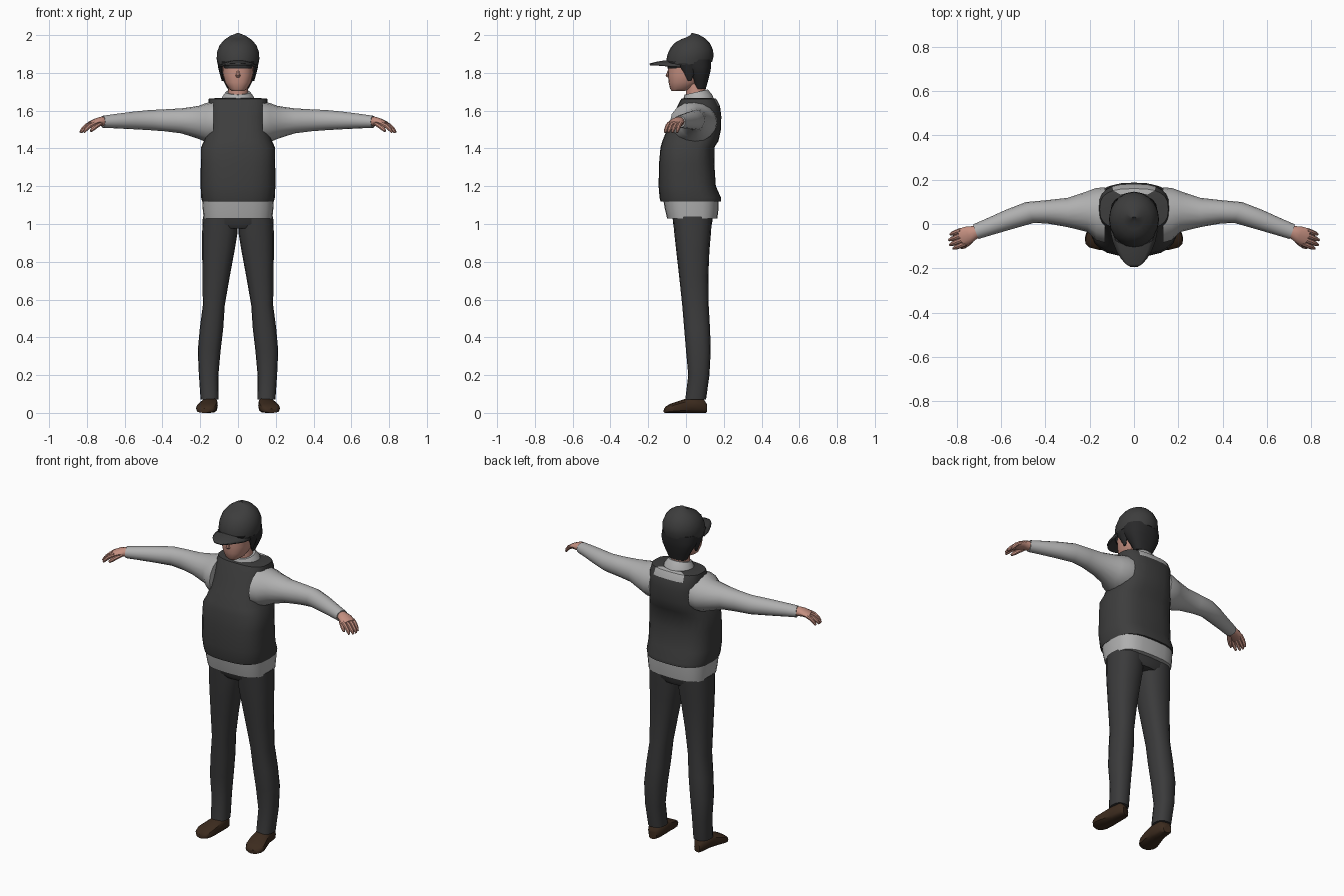
import bpy, bmesh, math
from mathutils import Vector


def material(name, rgb):
    m = bpy.data.materials.new(name)
    m.diffuse_color = (*rgb, 1)
    return m


CHARCOAL = material("charcoal cloth", (0.047, 0.047, 0.047))
TROUSER = material("dark trouser cloth", (0.043, 0.043, 0.044))
GREY = material("light grey cotton", (0.43, 0.43, 0.43))
SKIN = material("skin", (0.56, 0.28, 0.22))
HAIR = material("dark hair", (0.022, 0.022, 0.023))
LEATHER = material("brown leather", (0.045, 0.024, 0.013))


def finish(name, bm, mat, mirror=False, angle=40):
    bmesh.ops.recalc_face_normals(bm, faces=bm.faces[:])
    me = bpy.data.meshes.new(name)
    bm.to_mesh(me)
    bm.free()
    ob = bpy.data.objects.new(name, me)
    bpy.context.collection.objects.link(ob)
    me.materials.append(mat)
    if mirror:
        ob.modifiers.new("Mirror", 'MIRROR').use_mirror_merge = False
    bpy.ops.object.select_all(action='DESELECT')
    ob.select_set(True)
    bpy.context.view_layer.objects.active = ob
    bpy.ops.object.shade_smooth_by_angle(angle=math.radians(angle))
    return ob


def loft(name, rings, mat, n=16, power=2.0, **kw):
    """Skin rounded cross-sections, each given as (centre, half axis u, half axis v)."""
    bm = bmesh.new()
    loops = []
    for c, u, v in rings:
        loop = []
        for i in range(n):
            a = 2 * math.pi * i / n
            s, t = (math.copysign(abs(f) ** (2 / power), f) for f in (math.cos(a), math.sin(a)))
            loop.append(bm.verts.new(Vector(c) + Vector(u) * s + Vector(v) * t))
        loops.append(loop)
    for a, b in zip(loops, loops[1:]):
        for i in range(n):
            j = (i + 1) % n
            bm.faces.new((a[i], a[j], b[j], b[i]))
    bm.faces.new(loops[0])
    bm.faces.new(loops[-1])
    return finish(name, bm, mat, **kw)


def stack(name, rows, mat, tilt=0.0, **kw):
    """Upright loft from rows of (z, x_min, x_max, y_min, y_max)."""
    return loft(name, [(((a + b) / 2, (c + d) / 2, z), ((b - a) / 2, 0, 0), (0, (d - c) / 2, tilt))
                       for z, a, b, c, d in rows], mat, **kw)


def centred(rows):
    return [(z, -w, w, c, d) for z, w, c, d in rows]


# Vest, with a light yoke at the nape
vest = stack("vest", centred([
    (1.12, .190, -.135, .185), (1.14, .195, -.14, .185), (1.20, .198, -.145, .158),
    (1.32, .197, -.143, .150), (1.405, .196, -.135, .150), (1.44, .180, -.125, .172),
    (1.50, .163, -.10, .185), (1.57, .158, -.068, .187), (1.625, .160, -.045, .180),
    (1.663, .155, -.025, .160), (1.668, .10, .00, .14)]), CHARCOAL, n=24, power=2.8)
vest.data.materials.append(GREY)
for p in vest.data.polygons:
    if p.center.z > 1.63 and p.center.y > .11 and abs(p.center.x) < .085:
        p.material_index = 1

# Shirt hem, collar and sleeves
stack("shirt_hem", centred([(1.03, .182, -.10, .166), (1.08, .187, -.112, .172),
                            (1.14, .190, -.122, .174)]), GREY, n=24, power=3)
stack("collar", centred([(1.64, .095, -.025, .150), (1.672, .084, -.015, .138),
                         (1.698, .066, -.008, .115)]), GREY, tilt=.014, n=16)
sleeve = [(.13, .040, 1.540, .125, .108), (.17, .045, 1.537, .118, .103),
          (.21, .056, 1.538, .092, .087), (.30, .052, 1.546, .066, .066),
          (.39, .055, 1.549, .053, .058), (.47, .052, 1.550, .047, .053),
          (.56, .022, 1.548, .043, .046), (.66, -.015, 1.544, .036, .037),
          (.715, -.035, 1.541, .033, .032)]
loft("sleeve", [((x, y, z), (.0 if x < .45 else w * .38, w, 0), (0, 0, h))
                for x, y, z, w, h in sleeve], GREY, mirror=True)

# Hands: palm, four fingers and a thumb
ax, ay = Vector((.93, -.37, 0)), Vector((.37, .93, 0))
palm = [(.70, 1.541, .026, .026), (.725, 1.543, .032, .025), (.75, 1.540, .040, .021),
        (.785, 1.528, .042, .014)]
loft("palm", [((x, -.030 - (x - .70) * .4, z), ay * w, (0, 0, h)) for x, z, w, h in palm],
     SKIN, n=12, mirror=True)


def digit(name, pts, r):
    rings = []
    for i, p in enumerate(pts):
        d = (pts[min(i + 1, len(pts) - 1)] - pts[max(i - 1, 0)]).normalized()
        side = d.cross(Vector((0, 0, 1))).normalized()
        k = r * (1, 1, .9, .5)[i]
        rings.append((p, side * k, side.cross(d) * k))
    loft(name, rings, SKIN, n=8, mirror=True)


for i in range(4):
    base = Vector((.77, -.058, 1.533)) + ay * (i - 1.5) * .021
    length = (.062, .070, .066, .050)[i]
    digit(f"finger_{i + 1}", [base + ax * length * t - Vector((0, 0, d)) for t, d in
                              ((0, 0), (.45, .013), (.8, .032), (1, .048))], .0115)
digit("thumb", [Vector(p) for p in ((.725, -.060, 1.535), (.748, -.085, 1.52),
                                    (.768, -.10, 1.504), (.780, -.108, 1.492))], .013)

# Trousers
stack("trouser_seat", centred([(.975, .13, -.05, .125), (1.0, .182, -.068, .138),
                               (1.08, .182, -.075, .145)]), TROUSER, n=20, power=2.4)
stack("trouser_leg", [(.07, .102, .198, -.004, .106), (.20, .104, .207, .012, .124),
                      (.33, .092, .213, .000, .131), (.45, .078, .202, -.010, .127),
                      (.57, .070, .186, -.020, .120), (.72, .044, .188, -.036, .118),
                      (.86, .018, .190, -.052, .124), (.95, .003, .190, -.062, .132),
                      (1.04, .000, .186, -.070, .138)],
      TROUSER, power=2.4, mirror=True)

# Shoes, toes turned outward: (y, centre x, half width, height)
shoe = [(.106, .147, .022, .050), (.085, .147, .038, .080), (.02, .150, .043, .082),
        (-.03, .158, .050, .066), (-.075, .168, .054, .050), (-.10, .174, .045, .036),
        (-.112, .178, .025, .022)]
loft("shoe", [((x, y, h / 2), (w, w * .25, 0), (0, 0, h / 2)) for y, x, w, h in shoe],
     LEATHER, n=12, power=3, mirror=True)

# Neck, head and nose
stack("neck", centred([(1.65, .055, .0, .11), (1.76, .052, .0, .10)]), SKIN)
stack("head", centred([(1.703, .030, -.074, -.01), (1.715, .048, -.084, .03),
                       (1.75, .070, -.092, .07), (1.79, .080, -.096, .09),
                       (1.86, .086, -.094, .10)]), SKIN, n=20, power=2.3)
loft("nose", [((0, -.088, 1.815), (.007, 0, 0), (0, .008, 0)),
              ((0, -.094, 1.785), (.013, 0, 0), (0, .014, 0)),
              ((0, -.090, 1.776), (.010, 0, 0), (0, .008, 0))], SKIN, n=8)

# Hair: back mass, sideburns and fringe
stack("hair", centred([(1.715, .055, .045, .105), (1.76, .078, .030, .118),
                       (1.80, .098, .005, .128), (1.83, .106, -.02, .134),
                       (1.87, .106, -.06, .135)]), HAIR, n=18, power=2.4)
stack("sideburn", [(1.757, .076, .086, .010, .028), (1.80, .076, .098, -.010, .045),
                   (1.85, .076, .108, -.045, .06)], HAIR, n=8, mirror=True)
stack("fringe", centred([(1.822, .072, -.097, .0), (1.86, .090, -.099, .0)]), HAIR, power=2.5)

# Cap crown and brim
stack("cap_crown", centred([(1.845, .108, -.104, .138), (1.875, .113, -.105, .146),
                            (1.91, .111, -.098, .143), (1.945, .098, -.082, .126),
                            (1.972, .076, -.058, .100), (1.991, .046, -.024, .067),
                            (2.0, .012, .010, .032)]), CHARCOAL, tilt=.012, n=20)
bm = bmesh.new()
rows = []
for y, w, z in ((-.03, .104, 1.868), (-.08, .094, 1.864), (-.12, .078, 1.860),
                (-.155, .058, 1.854), (-.18, .036, 1.848), (-.192, .016, 1.845)):
    rows.append([bm.verts.new((w * s / 4, y, z - 3.2 * (w * s / 4) ** 2)) for s in range(-4, 5)])
for a, b in zip(rows, rows[1:]):
    for i in range(8):
        bm.faces.new((a[i], a[i + 1], b[i + 1], b[i]))
brim = finish("cap_brim", bm, CHARCOAL)
solid = brim.modifiers.new("Solidify", 'SOLIDIFY')
solid.thickness, solid.offset = .010, 0
